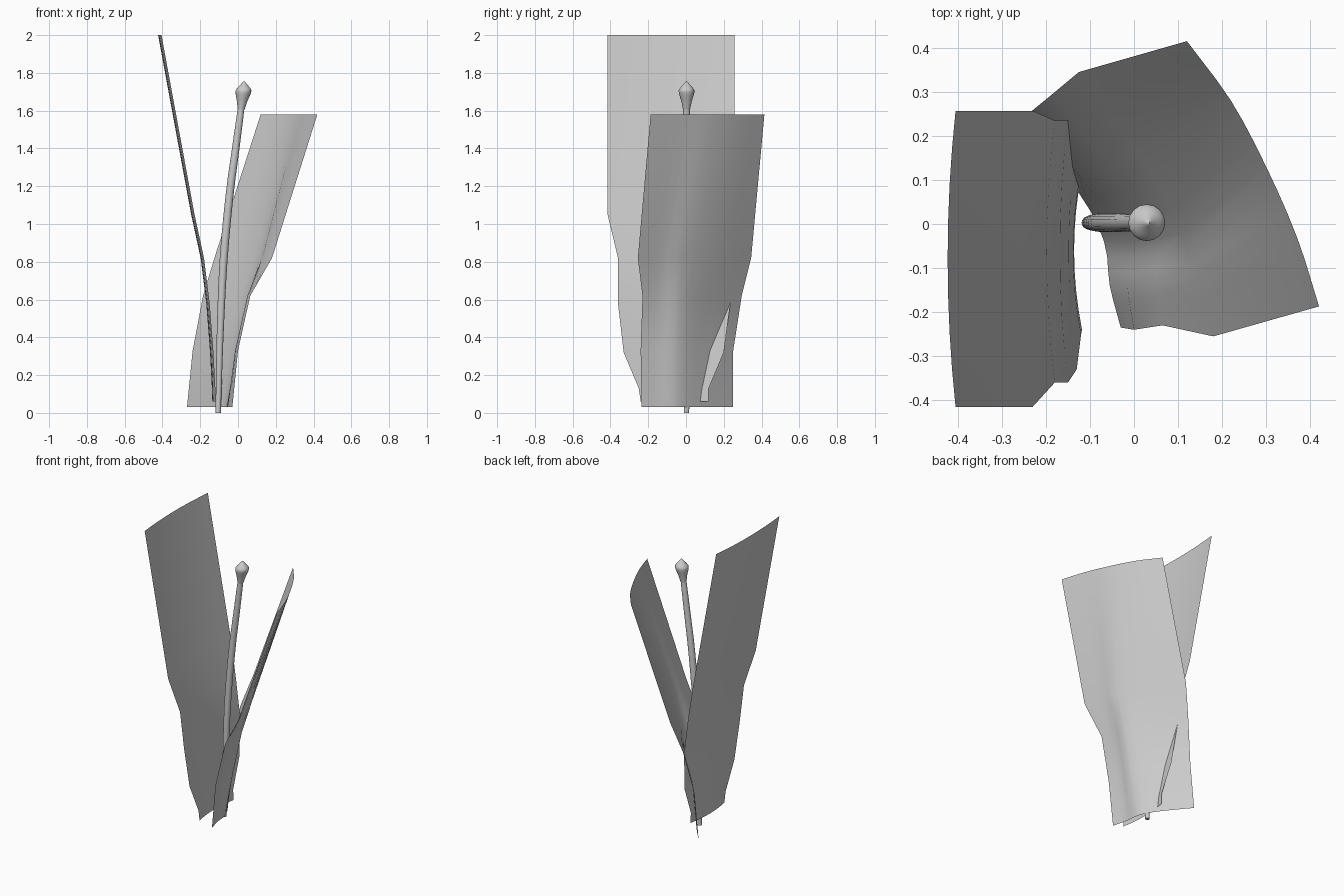
import bpy, bmesh, math
from mathutils import Vector

cube = bpy.data.objects.get("Cube")
if cube:
    bpy.data.objects.remove(cube, do_unlink=True)

grey = bpy.data.materials.new("light_grey")
grey.use_nodes = True
grey.diffuse_color = (0.6, 0.6, 0.6, 1)
grey.node_tree.nodes["Principled BSDF"].inputs["Base Color"].default_value = (0.6, 0.6, 0.6, 1)


def skin(name, rows, closed=False):
    """Skin a surface over rows of points; closed rows make a capped tube."""
    bm = bmesh.new()
    grid = [[bm.verts.new(p) for p in row] for row in rows]
    n = len(rows[0])
    for a, b in zip(grid, grid[1:]):
        for i in range(n if closed else n - 1):
            j = (i + 1) % n
            bm.faces.new((a[i], a[j], b[j], b[i]))
    if closed:
        bm.faces.new(grid[0][::-1])
        bm.faces.new(grid[-1])
    mesh = bpy.data.meshes.new(name)
    bm.to_mesh(mesh)
    bm.free()
    obj = bpy.data.objects.new(name, mesh)
    mesh.materials.append(grey)
    bpy.context.collection.objects.link(obj)
    bpy.ops.object.select_all(action="DESELECT")
    obj.select_set(True)
    bpy.context.view_layer.objects.active = obj
    bpy.ops.object.shade_smooth_by_angle(angle=math.radians(50))
    return obj


def spline(points, steps=3):
    """Smooth line through the points."""
    p = [Vector(q) for q in points]
    p = [2 * p[0] - p[1]] + p + [2 * p[-1] - p[-2]]
    out = []
    for a, b, c, d in zip(p, p[1:], p[2:], p[3:]):
        for k in range(steps):
            t = k / steps
            out.append(b + (c - a) * t / 2 + (2 * a - 5 * b + 4 * c - d) * t * t / 2
                       + (3 * b - a - 3 * c + d) * t ** 3 / 2)
    return out + [p[-2]]


# Tall petal: gently bowed sheet, (height, x of edges, front y, back y)
outline = [(0.06, -0.118, -0.24, 0.12), (0.13, -0.12, -0.25, 0.12),
           (0.32, -0.13, -0.33, 0.20), (0.58, -0.15, -0.36, 0.235),
           (0.82, -0.18, -0.36, 0.235), (1.05, -0.23, -0.415, 0.257),
           (2.0, -0.405, -0.415, 0.257)]
rows = []
for z, x, y0, y1 in outline:
    ts = [i / 8 for i in range(9)]
    rows.append([(x - 0.018 * (1 - (2 * t - 1) ** 2), y0 + (y1 - y0) * t, z) for t in ts])
skin("tall_petal", rows)

# Short petal: wavy at the base, cupped at the top, (height, cross-section)
sections = [
    (0.03, [(-0.03, -0.235), (-0.055, -0.14), (-0.068, -0.04), (-0.125, 0.07), (-0.27, 0.25)]),
    (0.33, [(0.0, -0.24), (-0.015, -0.14), (-0.01, -0.04), (-0.125, 0.11), (-0.24, 0.25)]),
    (0.62, [(0.065, -0.23), (0.05, -0.13), (0.05, -0.03), (-0.06, 0.13), (-0.185, 0.295)]),
    (0.82, [(0.18, -0.255), (0.135, -0.13), (0.11, -0.02), (0.01, 0.16), (-0.125, 0.345)]),
    (1.58, [(0.42, -0.187), (0.37, -0.03), (0.30, 0.13), (0.22, 0.28), (0.12, 0.415)]),
]
skin("short_petal", [spline([(x, y, z) for x, y in pts]) for z, pts in sections])


# Stalk and bud: round rings along a leaning path, (x, height, radius)
def tube(name, path):
    rows = []
    for x, z, r in path:
        angles = [math.tau * i / 16 for i in range(16)]
        rows.append([(x + r * math.cos(a), 0.003 + r * math.sin(a), z) for a in angles])
    skin(name, rows, closed=True)


stalk_path = spline([(-0.105, 0, 0.014), (-0.095, 0.4, 0.018), (-0.077, 0.8, 0.021),
                     (-0.045, 1.15, 0.021), (-0.012, 1.4, 0.02), (0.016, 1.61, 0.018)])
tube("stalk", stalk_path)
tube("bud", spline([(0.016, 1.605, 0.018), (0.022, 1.65, 0.028), (0.028, 1.695, 0.041),
                    (0.03, 1.715, 0.038), (0.031, 1.738, 0.018), (0.032, 1.755, 0.003)]))
